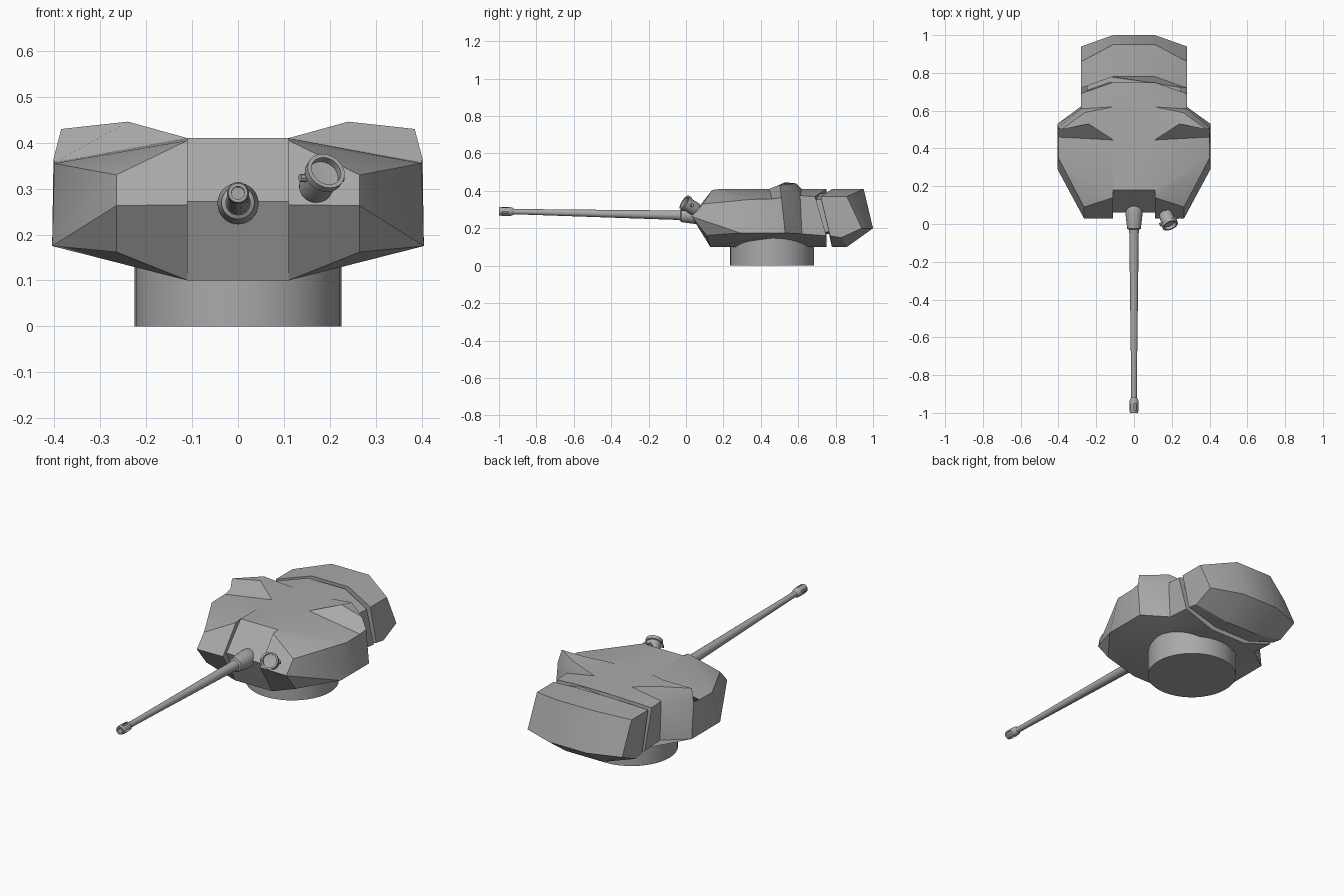
import bpy, bmesh, math
from mathutils import Vector

cube = bpy.data.objects.get("Cube")
if cube:
    bpy.data.objects.remove(cube, do_unlink=True)

GREY = (0.4, 0.4, 0.4, 1)
paint = bpy.data.materials.new("steel_grey")
paint.use_nodes = True
paint.diffuse_color = GREY
paint.node_tree.nodes["Principled BSDF"].inputs["Base Color"].default_value = GREY


def finish(name, bm, angle=30):
    bmesh.ops.recalc_face_normals(bm, faces=bm.faces)
    mesh = bpy.data.meshes.new(name)
    bm.to_mesh(mesh)
    bm.free()
    mesh.materials.append(paint)
    ob = bpy.data.objects.new(name, mesh)
    bpy.context.collection.objects.link(ob)
    bpy.ops.object.select_all(action='DESELECT')
    ob.select_set(True)
    bpy.context.view_layer.objects.active = ob
    bpy.ops.object.shade_smooth_by_angle(angle=math.radians(angle))
    return ob


def armour(name, points, sides, spans):
    """Mirrored plating: 'sides' are faces on each half, 'spans' cross the middle."""
    bm = bmesh.new()
    left = {k: bm.verts.new(p) for k, p in points.items()}
    right = {k: bm.verts.new((-p[0], p[1], p[2])) for k, p in points.items()}
    for face in sides.split():
        bm.faces.new([left[k] for k in face])
        bm.faces.new([right[k] for k in reversed(face)])
    for face in spans.split():
        bm.faces.new([left[k] for k in face] + [right[k] for k in reversed(face)])
    return finish(name, bm)


def lathe(name, profile, origin, direction, segs=24, slot_ring=None):
    """Turn (radius, distance) pairs around an axis; slot_ring leaves open ports."""
    bm = bmesh.new()
    turn = Vector(direction).to_track_quat('Z', 'Y')
    rings = []
    for r, t in profile:
        count = segs if r else 1
        rings.append([bm.verts.new(Vector(origin) + turn @ Vector((
            r * math.cos(math.tau * i / segs), r * math.sin(math.tau * i / segs), t)))
            for i in range(count)])
    for n, (a, b) in enumerate(zip(rings, rings[1:])):
        for i in range(segs):
            if n == slot_ring and i % 6 < 2:
                continue
            j = (i + 1) % segs
            corners = [a[i % len(a)], a[j % len(a)], b[j % len(b)], b[i % len(b)]]
            bm.faces.new(list(dict.fromkeys(corners)))
    return finish(name, bm)


# Turret shell with recessed gun plate, cheeks and raised roof humps
armour("turret_shell", {
    "a": (.11, .06, .272), "b": (.11, .18, .41), "c": (.11, .13, .10),
    "d": (.11, .03, .265), "e": (.265, .03, .263), "f": (.11, .14, .405),
    "g": (.265, .09, .33), "h": (.40, .35, .355), "i": (.405, .29, .175),
    "j": (.265, .11, .162), "k": (.40, .46, .357), "l": (.405, .53, .175),
    "m": (.11, .445, .41), "n": (.385, .50, .43), "o": (.24, .53, .446),
    "p": (.26, .59, .44), "q": (.11, .62, .41), "r": (.28, .61, .375),
    "s": (.28, .62, .17), "t": (.11, .75, .41), "u": (.28, .69, .37),
    "v": (.28, .75, .16), "w": (.11, .75, .10), "x": (.402, .51, .365),
}, "adfb adc degf fgh fhkmb eihg dejc eij hilxk kxnom onp mopq nxrp prq "
   "xlsr qrut rsvu cjil clsw wsv", "ab ac bmqt tuvw cw")

# Rear stowage box
armour("rear_bustle", {
    "a": (.11, .78, .41), "b": (.28, .72, .37), "c": (.28, .77, .16),
    "d": (.11, .78, .10), "e": (.11, .95, .41), "f": (.28, .86, .37),
    "g": (.28, .94, .20), "h": (.11, 1.0, .20), "i": (.11, .86, .10),
    "j": (.28, .83, .15),
}, "abfe bcjgf dcji jghi efgh", "ae eh hi id abcd")

# Narrow link inside the groove
armour("bustle_link", {
    "a": (.11, .65, .385), "b": (.25, .65, .355), "c": (.25, .65, .18),
    "d": (.11, .65, .17), "e": (.11, .82, .385), "f": (.25, .82, .355),
    "g": (.25, .82, .18), "h": (.11, .82, .17),
}, "abfe bcgf cdhg", "abcd efgh ae dh")

# Turret ring
lathe("turret_ring", [(0, 0), (.225, 0), (.225, .16), (0, .16)],
      (0, .46, 0), (0, 0, 1), 40)

# Gun with bored, ported muzzle, tapering barrel and collar
lathe("gun_barrel", [
    (0, .09), (.014, .09), (.014, 0), (.021, 0), (.024, .015), (.024, .05),
    (.022, .07), (.015, .08), (.015, .15), (.025, .95), (.027, .97),
    (.036, .975), (.045, 1.05), (.045, 1.1), (.03, 1.13), (0, 1.13),
], (0, -1, .291), (0, 1, -.022), 24, slot_ring=4)

# Spotlight on the left brow, tilted up and outward
aim = Vector((.03, -.07, .045)).normalized()
centre = Vector((.165, .055, .298))
lathe("spotlight", [
    (0, 0), (.034, 0), (.037, .01), (.037, .06), (.043, .062), (.043, .08),
    (.034, .08), (.034, .062), (0, .058),
], centre, aim)

# Spotlight side lugs
across = aim.cross(Vector((0, 0, 1))).normalized()
for side, label in ((1, "right"), (-1, "left")):
    lathe("spotlight_lug_" + label, [(0, 0), (.009, 0), (.009, .015), (0, .015)],
          centre + aim * .05 + across * side * .036, across * side, 8)

# Spotlight foot
lathe("spotlight_foot", [(0, 0), (.014, 0), (.014, .06), (0, .06)],
      (.17, .075, .27), (0, -.3, 1), 8)
